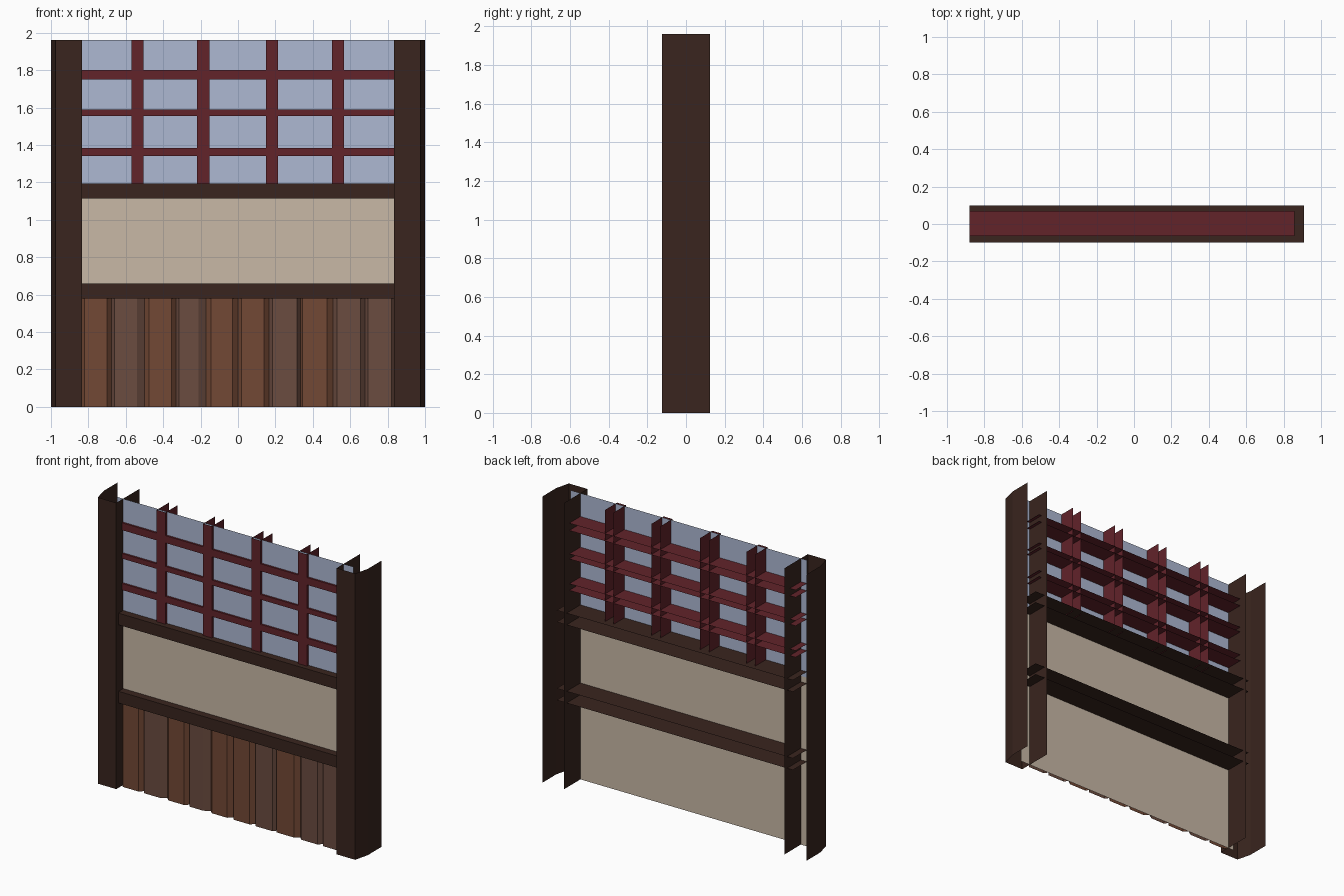
import bpy

if "Cube" in bpy.data.objects:
    bpy.data.objects.remove(bpy.data.objects["Cube"])


def material(name, rgb):
    m = bpy.data.materials.new(name)
    m.diffuse_color = (*rgb, 1)
    m.use_nodes = True
    m.node_tree.nodes["Principled BSDF"].inputs["Base Color"].default_value = m.diffuse_color
    return m


DARK = material("dark_timber", (0.041, 0.018, 0.013))
RED = material("red_lacquer", (0.122, 0.017, 0.023))
PLASTER = material("plaster", (0.58, 0.48, 0.38))
GLASS = material("pale_blue", (0.42, 0.48, 0.65))
BROWN = material("brown_plank", (0.17, 0.065, 0.035))
GREY = material("grey_plank", (0.147, 0.072, 0.051))


def sheet(name, pts, lo, hi, axis, mat):
    """Extrude an open profile: (x, y) points along z, or (y, z) points along x."""
    verts = []
    for p in pts:
        for t in (lo, hi):
            verts.append((p[0], p[1], t) if axis == "z" else (t, p[0], p[1]))
    faces = []
    for i in range(len(pts) - 1):
        a, b, c, d = 2 * i, 2 * i + 1, 2 * i + 2, 2 * i + 3
        faces.append((a, c, d, b) if axis == "z" else (a, b, d, c))
    me = bpy.data.meshes.new(name)
    me.from_pydata(verts, [], faces)
    me.materials.append(mat)
    ob = bpy.data.objects.new(name, me)
    bpy.context.collection.objects.link(ob)
    return ob


TOP = 1.96
WALL_Y = -0.05

# Corner posts: open channels with a bevelled outer front edge
posts = sheet("posts", [(0.835, 0.125), (0.835, -0.125), (0.975, -0.125),
                        (1.0, -0.025), (1.0, 0.125)], 0, TOP, "z", DARK)
posts.modifiers.new("mirror", "MIRROR")

# Plaster wall and window pane
sheet("plaster_wall", [(-0.88, WALL_Y), (0.91, WALL_Y)], 0, 1.155, "z", PLASTER)
sheet("window_pane", [(-0.88, WALL_Y), (0.91, WALL_Y)], 1.155, TOP, "z", GLASS)


# Horizontal rails, open at the back and ends
def rail(name, z0, z1, front, back, x1, mat):
    sheet(name, [(back, z0), (front, z0), (front, z1), (back, z1)], -0.88, x1, "x", mat)


rail("lower_beam", 0.58, 0.66, -0.1, 0.1, 0.91, DARK)
rail("upper_beam", 1.115, 1.195, -0.1, 0.1, 0.91, DARK)
for z0, z1 in ((1.34, 1.385), (1.555, 1.59), (1.75, 1.80)):
    rail("window_rail", z0, z1, -0.063, 0.07, 0.857, RED)

# Vertical window bars
for x in (-0.537, -0.185, 0.182, 0.535):
    a, b = x - 0.033, x + 0.033
    sheet("window_bar", [(a, 0.065), (a, -0.066), (b, -0.066), (b, 0.065)],
          1.19, TOP, "z", RED)

# Planks with sloping sides meeting between neighbours
fronts = [(-0.82, -0.70), (-0.66, -0.54), (-0.475, -0.355), (-0.315, -0.21),
          (-0.145, -0.03), (0.02, 0.14), (0.185, 0.315), (0.345, 0.475),
          (0.53, 0.655), (0.695, 0.82)]
for i, (a, b) in enumerate(fronts):
    left = (fronts[i - 1][1] * 0.4 + a * 0.6) if i else a - 0.02
    right = (b * 0.4 + fronts[i + 1][0] * 0.6) if i < 9 else b + 0.02
    sheet("plank", [(left, WALL_Y), (a, -0.075), (b, -0.075), (right, WALL_Y)],
          0, 0.6, "z", BROWN if i in (0, 2, 4, 5, 7) else GREY)
